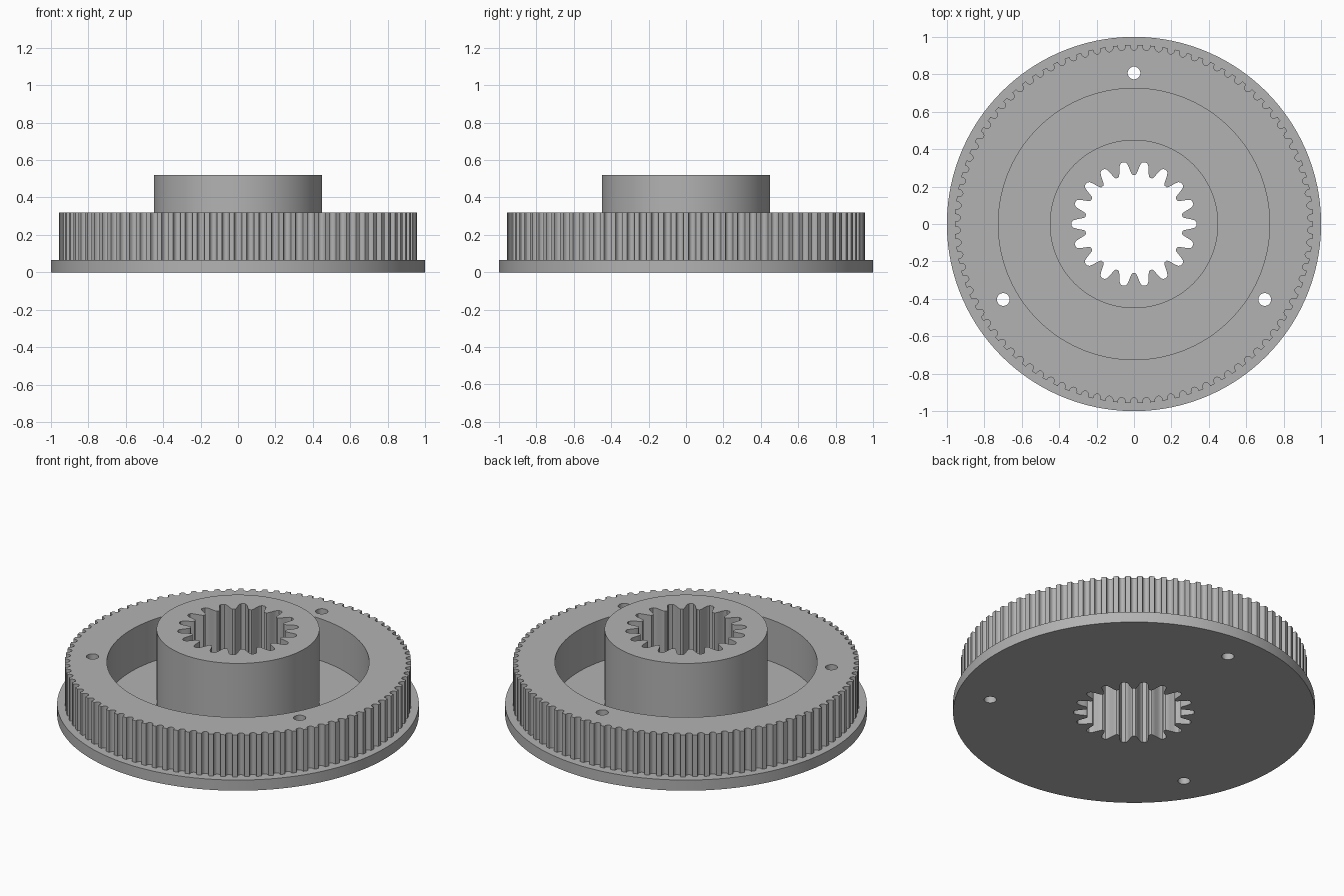
import bpy
import bmesh
from math import cos, sin, pi, radians

cube = bpy.data.objects.get("Cube")
if cube:
    bpy.data.objects.remove(cube, do_unlink=True)

# Single metal colour
grey = bpy.data.materials.new("grey_metal")
grey.use_nodes = True
colour = (0.45, 0.45, 0.45, 1)
grey.diffuse_color = colour
grey.node_tree.nodes["Principled BSDF"].inputs["Base Color"].default_value = colour


def circle(radius, cx=0, cy=0, steps=120):
    return [(cx + radius * cos(2 * pi * i / steps), cy + radius * sin(2 * pi * i / steps))
            for i in range(steps)]


def toothed(count, profile, start=0):
    """Repeat a one-pitch profile of (fraction of pitch, radius) around a circle."""
    pitch = 2 * pi / count
    return [(r * cos(start + (i + f) * pitch), r * sin(start + (i + f) * pitch))
            for i in range(count) for f, r in profile]


def plate(name, loops, bottom, top):
    """Extrude an outline with holes between two heights."""
    curve = bpy.data.curves.new(name + "_outline", "CURVE")
    curve.dimensions = "2D"
    curve.fill_mode = "BOTH"
    curve.extrude = (top - bottom) / 2
    for loop in loops:
        spline = curve.splines.new("POLY")
        spline.points.add(len(loop) - 1)
        for point, (x, y) in zip(spline.points, loop):
            point.co = (x, y, 0, 1)
        spline.use_cyclic_u = True
    helper = bpy.data.objects.new(name + "_outline", curve)
    bpy.context.collection.objects.link(helper)
    bpy.context.view_layer.update()
    evaluated = helper.evaluated_get(bpy.context.evaluated_depsgraph_get())
    mesh = bpy.data.meshes.new_from_object(evaluated)
    bpy.data.objects.remove(helper, do_unlink=True)
    bpy.data.curves.remove(curve)

    bm = bmesh.new()
    bm.from_mesh(mesh)
    bmesh.ops.remove_doubles(bm, verts=bm.verts, dist=0.0001)
    bmesh.ops.translate(bm, verts=bm.verts, vec=(0, 0, (top + bottom) / 2))
    bmesh.ops.recalc_face_normals(bm, faces=bm.faces)
    bm.to_mesh(mesh)
    bm.free()
    mesh.name = name
    mesh.materials.clear()
    mesh.materials.append(grey)

    obj = bpy.data.objects.new(name, mesh)
    bpy.context.collection.objects.link(obj)
    bpy.ops.object.select_all(action="DESELECT")
    obj.select_set(True)
    bpy.context.view_layer.objects.active = obj
    bpy.ops.object.shade_smooth_by_angle(angle=radians(30))
    return obj


# Splined bore: grooves centred on each pitch start, narrow tooth tips between
groove_half = [(0.0, 0.335), (0.1, 0.333), (0.17, 0.325), (0.23, 0.308),
               (0.29, 0.287), (0.36, 0.268), (0.42, 0.262)]
bore = toothed(18, groove_half + [(1 - f, r) for f, r in reversed(groove_half[1:])])

# Belt teeth: rounded grooves around the rim
tip, depth = 0.957, 0.028
belt_groove = [(0.2 + 0.3 * (1 - cos(pi * i / 8)), tip - depth * sin(pi * i / 8) ** 0.8)
               for i in range(9)]
rim = toothed(90, belt_groove)

# Three bolt holes
bolt_holes = [circle(0.034, 0.807 * cos(radians(a)), 0.807 * sin(radians(a)), 32)
              for a in (90, 210, 330)]

flange_top, ring_top, hub_top = 0.065, 0.32, 0.52
plate("flange", [circle(1.0), bore] + bolt_holes, 0, flange_top)
plate("toothed_ring", [rim, circle(0.725)] + bolt_holes, flange_top, ring_top)
plate("hub", [circle(0.45), bore], flange_top, hub_top)
